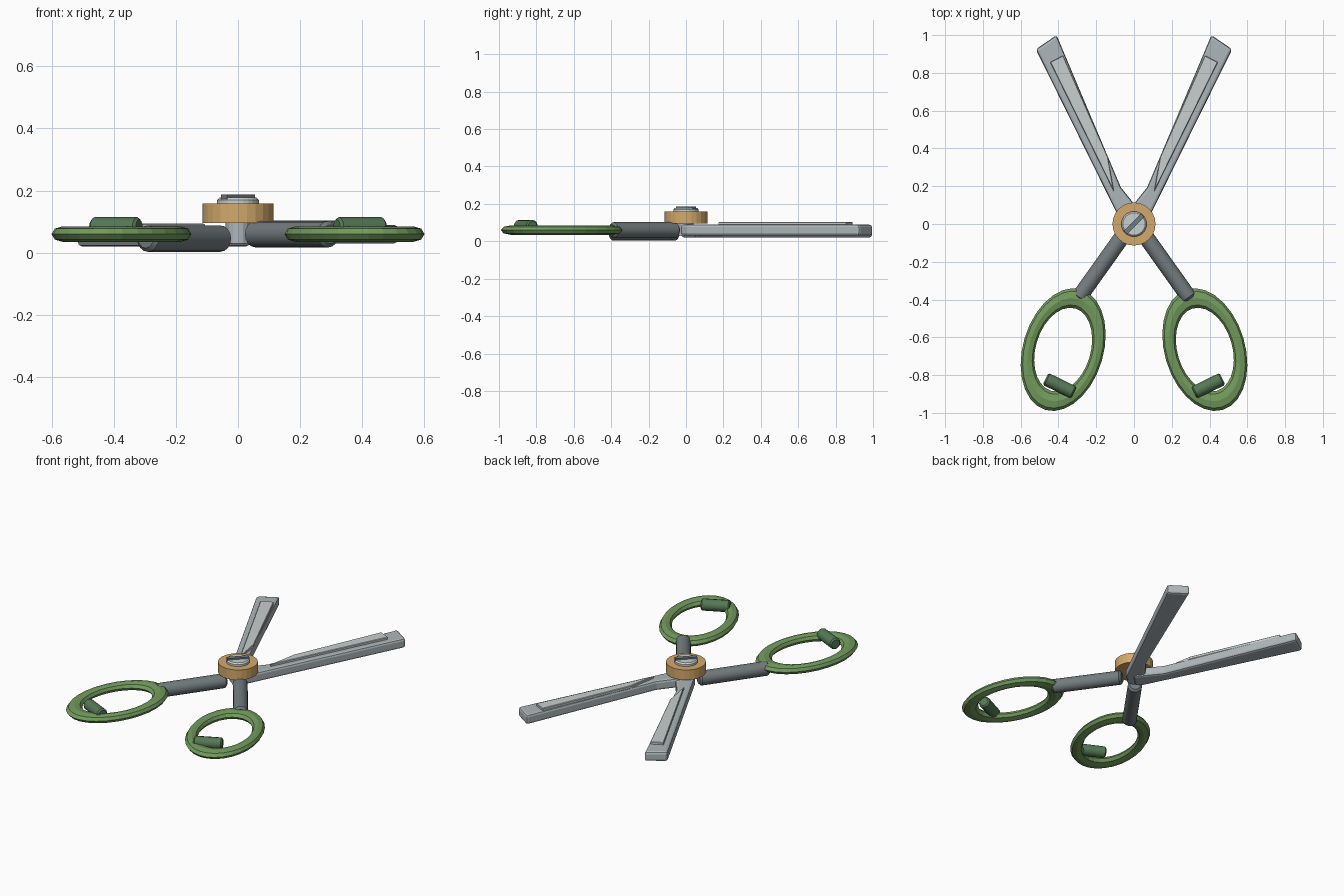
import bpy, bmesh
from math import cos, sin, pi, radians, atan2
from mathutils import Vector, Matrix

if "Cube" in bpy.data.objects:
    bpy.data.objects.remove(bpy.data.objects["Cube"])


def material(name, rgb):
    m = bpy.data.materials.new(name)
    m.diffuse_color = (*rgb, 1)
    m.use_nodes = True
    m.node_tree.nodes["Principled BSDF"].inputs["Base Color"].default_value = m.diffuse_color
    return m


STEEL = material("steel", (0.42, 0.47, 0.49))
LIGHT = material("light_steel", (0.58, 0.63, 0.62))
DARK = material("dark_steel", (0.17, 0.20, 0.21))
GREEN = material("green", (0.17, 0.33, 0.11))
PAD = material("dark_green", (0.09, 0.19, 0.09))
BRASS = material("brass", (0.65, 0.40, 0.15))


def finish(name, bm, mat, bevel=0.0, segments=1, smooth=None):
    bmesh.ops.recalc_face_normals(bm, faces=bm.faces)
    me = bpy.data.meshes.new(name)
    bm.to_mesh(me)
    bm.free()
    me.materials.append(mat)
    ob = bpy.data.objects.new(name, me)
    bpy.context.collection.objects.link(ob)
    if bevel:
        b = ob.modifiers.new("bevel", 'BEVEL')
        b.width, b.segments, b.limit_method = bevel, segments, 'ANGLE'
        b.angle_limit = radians(40)
    if smooth:
        bpy.ops.object.select_all(action='DESELECT')
        ob.select_set(True)
        bpy.context.view_layer.objects.active = ob
        bpy.ops.object.shade_smooth_by_angle(angle=radians(smooth))
    return ob


def plate(name, pts, z0, z1, mat, bevel=0.0, segments=1):
    bm = bmesh.new()
    face = bm.faces.new([bm.verts.new((x, y, z0)) for x, y in pts])
    up = bmesh.ops.extrude_face_region(bm, geom=[face])["geom"]
    bmesh.ops.translate(bm, vec=(0, 0, z1 - z0),
                        verts=[v for v in up if isinstance(v, bmesh.types.BMVert)])
    return finish(name, bm, mat, bevel, segments)


def rod(name, a, b, r, sides, mat, bevel=0.0, smooth=None):
    a, b = Vector(a), Vector(b)
    bm = bmesh.new()
    rot = (b - a).to_track_quat('Z', 'Y').to_matrix().to_4x4()
    bmesh.ops.create_cone(bm, cap_ends=True, segments=sides, radius1=r, radius2=r,
                          depth=(b - a).length,
                          matrix=Matrix.Translation((a + b) / 2) @ rot)
    return finish(name, bm, mat, bevel, 1, smooth)


def finger_ring(name, centre, tilt, mat, major=28, minor=8):
    # elliptical torus, flattened in z
    bm = bmesh.new()
    c, s = cos(tilt), sin(tilt)
    grid = []
    for i in range(major):
        a = 2 * pi * i / major
        row = []
        for j in range(minor):
            t = 2 * pi * j / minor
            r = 0.280 + 0.053 * cos(t)
            x, y = 0.64 * r * cos(a), r * sin(a)
            row.append(bm.verts.new((centre[0] + c * x - s * y,
                                     centre[1] + s * x + c * y,
                                     centre[2] + 0.025 * sin(t))))
        grid.append(row)
    for i in range(major):
        for j in range(minor):
            k, l = (i + 1) % major, (j + 1) % minor
            bm.faces.new((grid[i][j], grid[k][j], grid[k][l], grid[i][l]))
    return finish(name, bm, mat)


BLADE = [(0.41, 1.0), (0.52, 0.925), (0.063, 0.0), (0.03, -0.03),
         (-0.045, 0.05), (0.07, 0.195)]
INLAY = [(0.375, 0.892), (0.444, 0.857), (0.106, 0.17), (0.138, 0.354)]

for side, sx, lift in (("right", 1, 0.01), ("left", -1, 0.0)):
    # blade with raised inlay
    plate(side + "_blade", [(sx * x, y) for x, y in BLADE],
          0.02 + lift, 0.08 + lift, STEEL, 0.014, 2)
    plate(side + "_blade_inlay", [(sx * x, y) for x, y in INLAY],
          0.075 + lift, 0.094 + lift, LIGHT, 0.003)
    # arm from the pivot to the finger ring
    z = 0.0455 + 1.4 * lift
    rod(side + "_arm", (sx * 0.05, -0.05, z), (sx * 0.297, -0.397, z),
        0.0425, 16, DARK, 0.012, 30)
    # finger ring and thumb pad
    finger_ring(side + "_finger_ring", (sx * 0.375, -0.665, 0.06), sx * radians(16.5), GREEN)
    rod(side + "_ring_pad", (sx * 0.318, -0.893, 0.08), (sx * 0.468, -0.82, 0.08),
        0.035, 12, PAD, 0.008, 35)

# pivot collar, screw and slot
rod("pivot_shaft", (0, 0, 0.03), (0, 0, 0.12), 0.04, 16, STEEL)
rod("pivot_collar", (0, 0, 0.095), (0, 0, 0.158), 0.114, 24, BRASS)
rod("screw_head", (0, 0, 0.15), (0, 0, 0.178), 0.067, 24, LIGHT, 0.008)
d, w = 0.045, 0.009
plate("screw_slot", [(-d - w, -d + w), (-d + w, -d - w), (d + w, d - w), (d - w, d + w)],
      0.17, 0.187, DARK)
